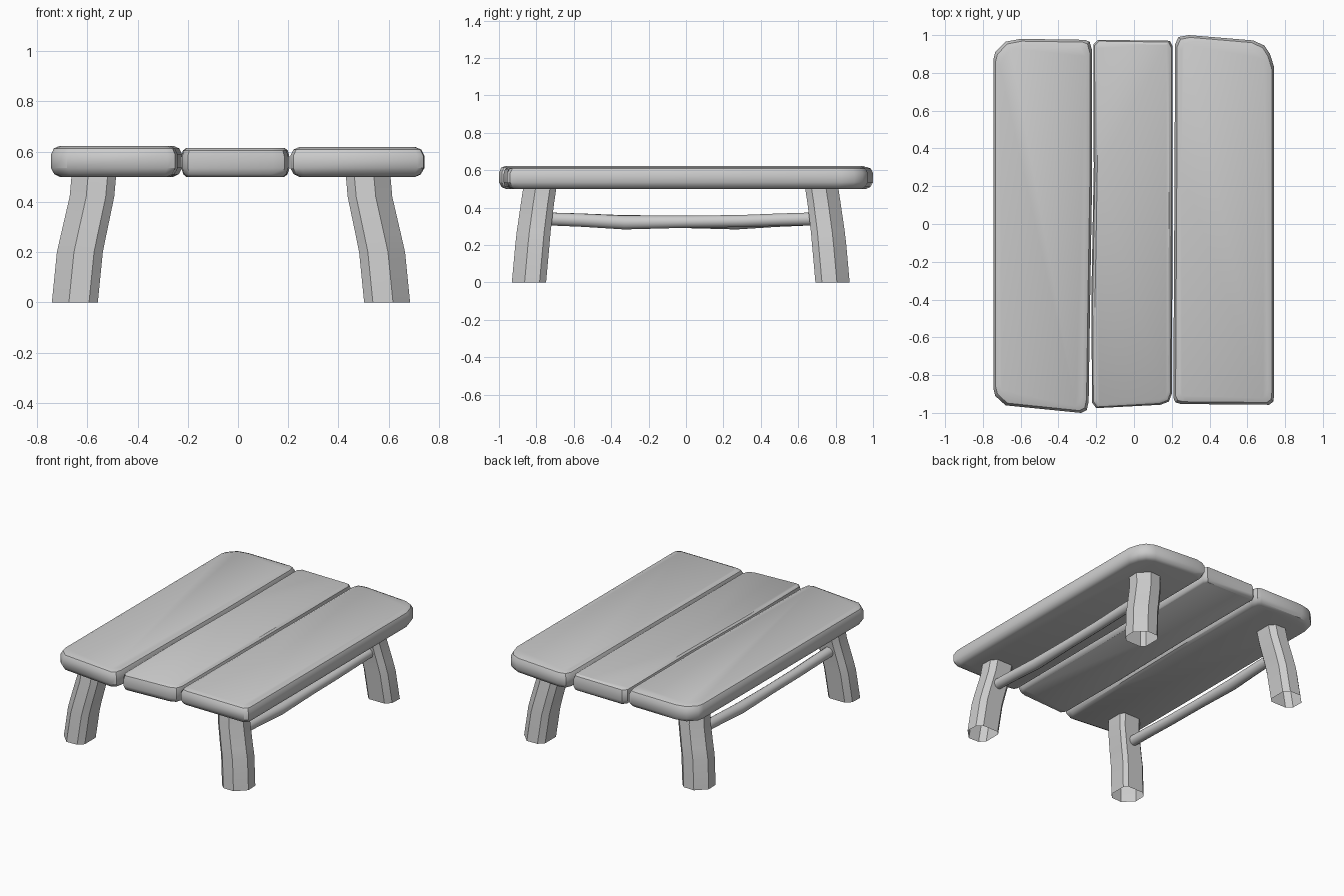
import bpy, bmesh, math
from mathutils import Vector

if "Cube" in bpy.data.objects:
    bpy.data.objects.remove(bpy.data.objects["Cube"])


def loft(name, rings, cap_start=True, cap_end=True, angle=35):
    """Skin a list of equal-length point rings into one smooth-by-angle object."""
    bm = bmesh.new()
    vs = [[bm.verts.new(p) for p in ring] for ring in rings]
    n = len(vs[0])
    for a, b in zip(vs, vs[1:]):
        for i in range(n):
            j = (i + 1) % n
            bm.faces.new((a[i], a[j], b[j], b[i]))
    if cap_start:
        bm.faces.new(vs[0][::-1])
    if cap_end:
        bm.faces.new(vs[-1])
    bmesh.ops.recalc_face_normals(bm, faces=bm.faces[:])
    me = bpy.data.meshes.new(name)
    bm.to_mesh(me)
    bm.free()
    ob = bpy.data.objects.new(name, me)
    bpy.context.collection.objects.link(ob)
    bpy.ops.object.select_all(action='DESELECT')
    ob.select_set(True)
    bpy.context.view_layer.objects.active = ob
    bpy.ops.object.shade_smooth_by_angle(angle=math.radians(angle))
    return ob


def plank(name, outline, top, edge):
    """Hand-hewn board: an outline stacked in z, pulled in at the rounded rims."""
    xs, ys = zip(*outline)
    cx, cy = (min(xs) + max(xs)) / 2, (min(ys) + max(ys)) / 2
    hx, hy = (max(xs) - min(xs)) / 2, (max(ys) - min(ys)) / 2
    levels = [(0.5, 1), (0.51, 0.4), (0.535, 0), (top - 0.035, 0),
              (top - 0.01, 0.35), (top, 1)]
    rings = []
    for z, k in levels:
        sx, sy = 1 - edge * k / hx, 1 - edge * k / hy
        rings.append([(cx + (x - cx) * sx, cy + (y - cy) * sy, z) for x, y in outline])
    return loft(name, rings)


# Table top: three uneven planks
plank("left_plank", [(-0.745, -0.87), (-0.735, -0.91), (-0.68, -0.96), (-0.28, -1.0),
                     (-0.25, -0.985), (-0.24, -0.94), (-0.232, -0.4), (-0.222, 0.2),
                     (-0.222, 0.92), (-0.235, 0.965), (-0.26, 0.975), (-0.6, 0.98),
                     (-0.68, 0.965), (-0.735, 0.91), (-0.745, 0.87)], 0.623, 0.035)
plank("middle_plank", [(-0.222, -0.945), (-0.2, -0.975), (0.14, -0.957), (0.185, -0.94),
                       (0.2, -0.9), (0.205, 0.1), (0.205, 0.94), (0.19, 0.97),
                       (-0.19, 0.975), (-0.215, 0.95), (-0.213, 0.3), (-0.226, -0.4)],
      0.615, 0.02)
plank("right_plank", [(0.208, -0.92), (0.22, -0.945), (0.25, -0.953), (0.715, -0.957),
                      (0.738, -0.94), (0.742, -0.9), (0.742, 0.83), (0.72, 0.9),
                      (0.69, 0.945), (0.63, 0.972), (0.29, 1.0), (0.235, 0.99),
                      (0.217, 0.95), (0.215, 0.3)], 0.618, 0.035)

# Legs: chamfered posts, splayed outwards with a kink, open at the floor
SECTION = [(0.09, -0.055), (0.093, 0.025), (0.025, 0.093), (-0.055, 0.09),
           (-0.09, 0.055), (-0.09, -0.065), (-0.065, -0.09), (0.055, -0.09)]
LEAN = [(0, 0, 0, 1), (0.2, -0.02, -0.018, 1), (0.27, -0.035, -0.025, 0.99),
        (0.42, -0.068, -0.045, 0.97), (0.52, -0.077, -0.06, 0.97)]
for side, sx, px in (("left", -1, -0.648), ("right", 1, 0.592)):
    for end, sy, py in (("front", -1, -0.838), ("back", 1, 0.782)):
        rings = [[(px + sx * (dx + s * u), py + sy * (dy + s * v), z)
                  for u, v in SECTION] for z, dx, dy, s in LEAN]
        loft(f"{end}_{side}_leg", rings, cap_start=False)

# Stretchers: slightly bent round poles between front and back legs
PATH = [(-0.76, 0.34, 0.036), (-0.55, 0.332, 0.037), (-0.33, 0.32, 0.039),
        (0.0, 0.324, 0.034), (0.3, 0.328, 0.034), (0.5, 0.335, 0.035), (0.70, 0.34, 0.036)]
for name, x, flip in (("left_stretcher", -0.6, -1), ("right_stretcher", 0.545, 1)):
    path = PATH if flip > 0 else [(-0.06 - y, z, r) for y, z, r in PATH[::-1]]
    rings = [[(x + r * math.cos(t), y, z + r * math.sin(t))
              for t in (i * math.tau / 10 for i in range(10))] for y, z, r in path]
    loft(name, rings, angle=45)
